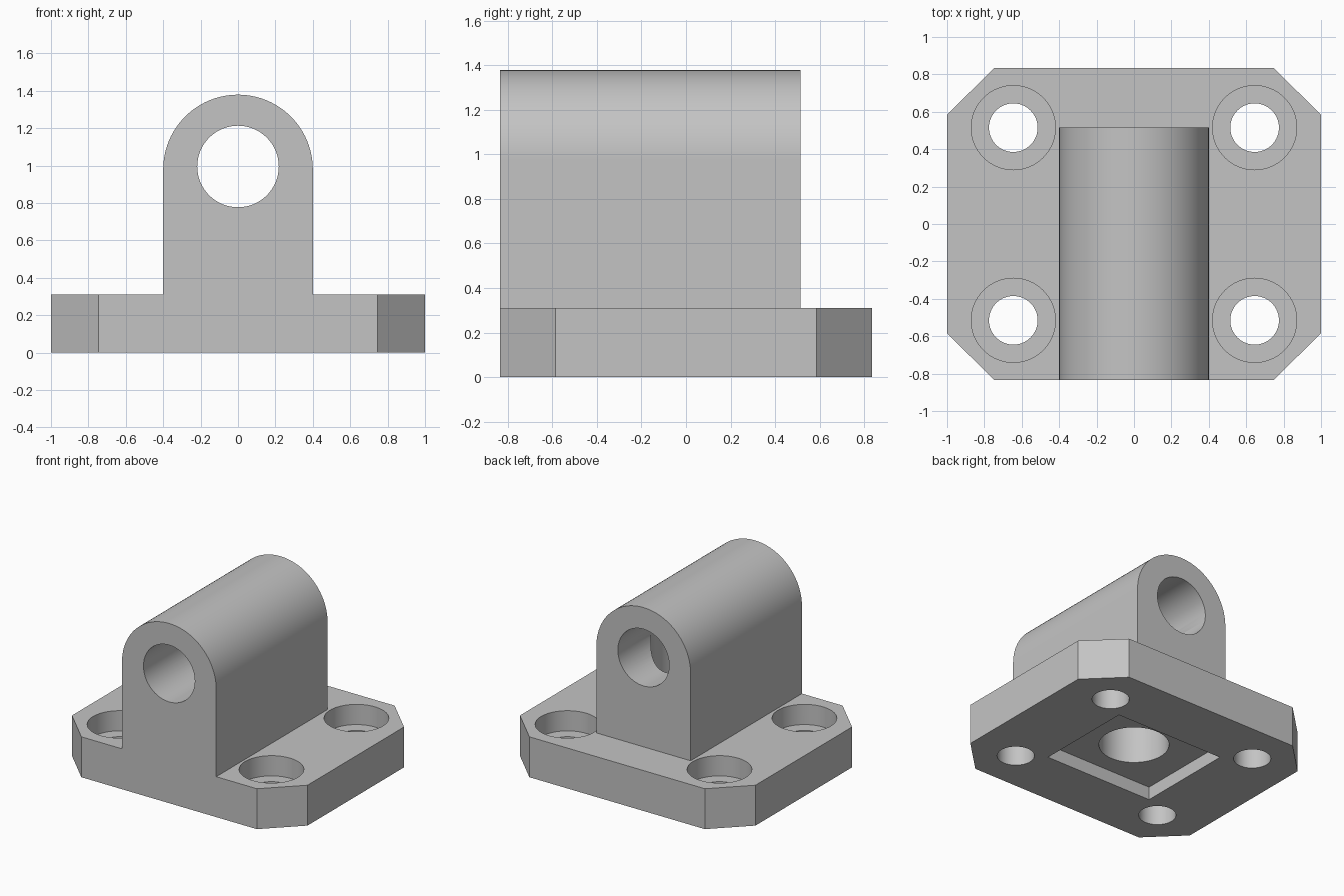
import bpy
import bmesh
from math import radians, pi, sin, cos
from mathutils import Matrix, Vector

cube = bpy.data.objects.get("Cube")
if cube:
    bpy.data.objects.remove(cube, do_unlink=True)

# Main dimensions
HALF_X, HALF_Y, BASE_H, CHAMFER = 1.0, 0.835, 0.31, 0.255
LUG_R, LUG_Z, LUG_BACK = 0.4, 0.979, 0.515
BORE_R, BORE_Z = 0.218, 0.995
HOLE_X, HOLE_Y = 0.645, 0.515

grey = bpy.data.materials.new("plain grey")
grey.use_nodes = True
colour = (0.55, 0.55, 0.55, 1.0)
grey.diffuse_color = colour
grey.node_tree.nodes["Principled BSDF"].inputs["Base Color"].default_value = colour


def finish(name, bm):
    bmesh.ops.recalc_face_normals(bm, faces=bm.faces)
    mesh = bpy.data.meshes.new(name)
    bm.to_mesh(mesh)
    bm.free()
    mesh.materials.append(grey)
    obj = bpy.data.objects.new(name, mesh)
    bpy.context.collection.objects.link(obj)
    return obj


def prism(name, points, sweep):
    """Extrude a closed planar outline along a vector."""
    bm = bmesh.new()
    face = bm.faces.new([bm.verts.new(p) for p in points])
    moved = bmesh.ops.extrude_face_region(bm, geom=[face])["geom"]
    # the starting face stays behind as the near cap
    verts = [g for g in moved if isinstance(g, bmesh.types.BMVert)]
    bmesh.ops.translate(bm, verts=verts, vec=Vector(sweep))
    return finish(name, bm)


def cylinder(name, radius, centre, length, along_y=False):
    bm = bmesh.new()
    turn = Matrix.Rotation(pi / 2, 4, "X") if along_y else Matrix()
    bmesh.ops.create_cone(bm, cap_ends=True, segments=64, radius1=radius,
                          radius2=radius, depth=length,
                          matrix=Matrix.Translation(centre) @ turn)
    return finish(name, bm)


def combine(target, other, operation):
    mod = target.modifiers.new(operation.lower(), "BOOLEAN")
    mod.operation = operation
    mod.solver = "EXACT"
    mod.object = other
    bpy.context.view_layer.objects.active = target
    bpy.ops.object.modifier_apply(modifier=mod.name)
    bpy.data.objects.remove(other, do_unlink=True)


# Base plate with chamfered corners
ix, iy = HALF_X - CHAMFER, HALF_Y - CHAMFER + 0.005
quarter = [(HALF_X, iy), (ix, HALF_Y)]
outline = quarter + [(-x, y) for x, y in reversed(quarter)]
outline += [(-x, -y) for x, y in outline]
bracket = prism("mounting_bracket", [(x, y, 0) for x, y in outline], (0, 0, BASE_H))

# Upright lug with a rounded top, flush with the front of the plate
arc = [(LUG_R * cos(pi * i / 48), LUG_Z + LUG_R * sin(pi * i / 48)) for i in range(49)]
profile = [(LUG_R, 0.2)] + arc + [(-LUG_R, 0.2)]
lug = prism("lug", [(x, -HALF_Y, z) for x, z in profile], (0, HALF_Y + LUG_BACK, 0))
combine(bracket, lug, "UNION")

# Square pocket underneath, with a round hole rising into the bore
px, py = 0.46, 0.385
pocket = prism("pocket", [(px, py, -0.1), (-px, py, -0.1), (-px, -py, -0.1), (px, -py, -0.1)],
               (0, 0, 0.2))
combine(bracket, pocket, "DIFFERENCE")
combine(bracket, cylinder("centre_hole", 0.245, (0, 0, BORE_Z / 2), BORE_Z), "DIFFERENCE")

# Pivot bore through the lug
combine(bracket, cylinder("bore", BORE_R, (0, 0, BORE_Z), 3, along_y=True), "DIFFERENCE")

# Counterbored bolt holes in the four corners
for sx in (-1, 1):
    for sy in (-1, 1):
        x, y = sx * HOLE_X, sy * HOLE_Y
        combine(bracket, cylinder("bolt_hole", 0.13, (x, y, 0), 2), "DIFFERENCE")
        combine(bracket, cylinder("counterbore", 0.225, (x, y, BASE_H), BASE_H), "DIFFERENCE")

# Smooth the round faces and keep the edges crisp
bpy.ops.object.select_all(action="DESELECT")
bracket.select_set(True)
bpy.context.view_layer.objects.active = bracket
bpy.ops.object.shade_smooth_by_angle(angle=radians(30))
weighted = bracket.modifiers.new("weighted normals", "WEIGHTED_NORMAL")
weighted.keep_sharp = True
